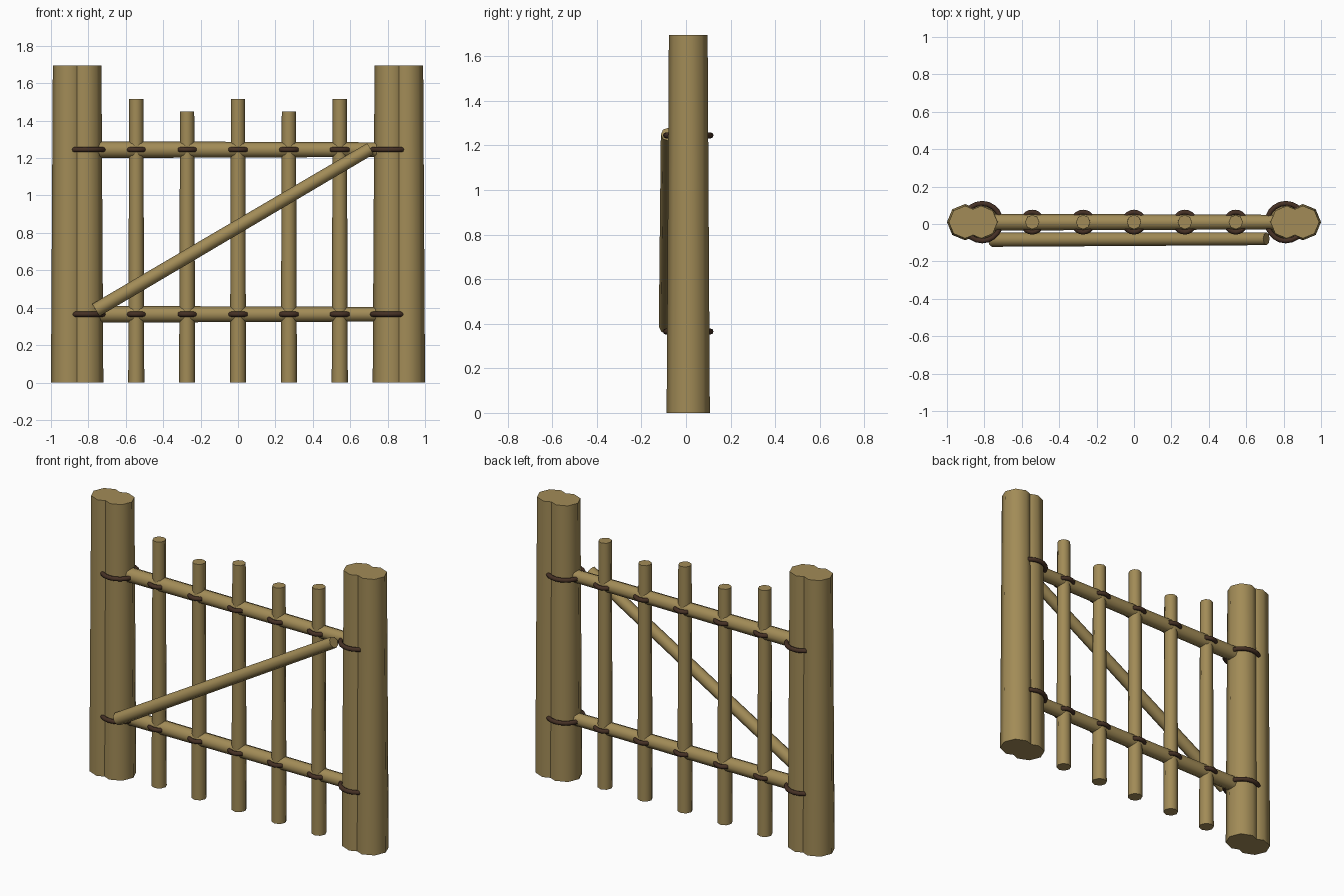
import bpy
from math import pi, radians
from mathutils import Vector

if "Cube" in bpy.data.objects:
    bpy.data.objects.remove(bpy.data.objects["Cube"])

YC = 0.01  # common depth of posts, rails and pickets


def material(name, color):
    m = bpy.data.materials.new(name)
    m.diffuse_color = (*color, 1)
    m.use_nodes = True
    m.node_tree.nodes["Principled BSDF"].inputs["Base Color"].default_value = m.diffuse_color
    return m


wood = material("wood", (0.36, 0.26, 0.095))
rope = material("rope", (0.06, 0.03, 0.018))


def finish(name, mat, angle):
    ob = bpy.context.object
    ob.name = name
    ob.data.materials.append(mat)
    bpy.ops.object.shade_smooth_by_angle(angle=radians(angle))
    return ob


def pole(name, a, b, r1, r2, sides=8):
    """Tapered pole from point a to point b with a vertex facing +x."""
    a, b = Vector(a), Vector(b)
    d = b - a
    bpy.ops.mesh.primitive_cone_add(vertices=sides, radius1=r1, radius2=r2,
                                    depth=d.length, location=(a + b) / 2)
    ob = finish(name, wood, 50)
    ob.rotation_euler = d.to_track_quat('Z', 'Y').to_euler()


def binding(name, x, z, radius):
    bpy.ops.mesh.primitive_torus_add(major_segments=20, minor_segments=8,
                                     major_radius=radius, minor_radius=0.0135,
                                     location=(x, YC, z))
    finish(name, rope, 60)


# Double gate posts on each side
for side, s in (("left", -1), ("right", 1)):
    for part, x in (("outer", 0.903), ("inner", 0.817)):
        pole(f"{side}_{part}_post", (s * x, YC, 0), (s * x, YC, 1.695), 0.097, 0.087)

# Horizontal rails with post bindings
RAILS = (("lower", 0.365), ("upper", 1.245))
for level, z in RAILS:
    pole(f"{level}_rail", (-0.8, YC, z), (0.8, YC, z), 0.045, 0.039)
    for side, s in (("left", -1), ("right", 1)):
        binding(f"{level}_{side}_post_binding", s * 0.812, z, 0.1)

# Upright pickets of alternating height, tied to both rails
for i in range(5):
    x = (i - 2) * 0.272
    pole(f"picket_{i + 1}", (x, YC, 0), (x, YC, 1.45 if i % 2 else 1.515), 0.043, 0.038)
    for level, z in RAILS:
        binding(f"{level}_picket_binding_{i + 1}", x, z, 0.053)

# Diagonal brace across the front
pole("diagonal_brace", (-0.76, -0.084, 0.387), (0.708, -0.079, 1.25), 0.038, 0.034)
